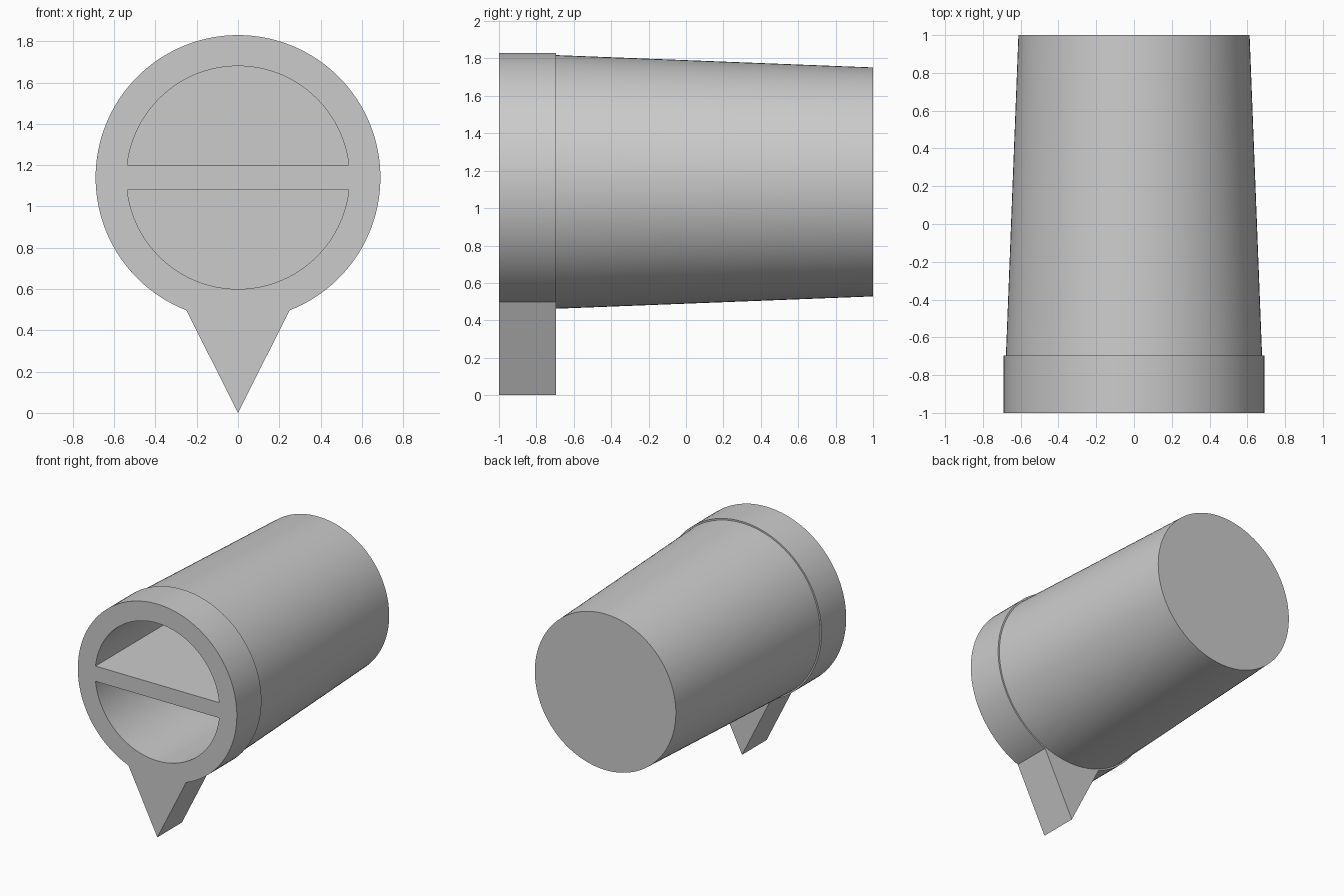
import bpy, bmesh, math

cube = bpy.data.objects.get("Cube")
if cube:
    bpy.data.objects.remove(cube, do_unlink=True)

AXIS_Z = 1.14
FRONT, COLLAR_BACK, BACK = -1.0, -0.695, 1.0
COLLAR_R, BODY_R, BACK_R, POCKET_R = 0.69, 0.678, 0.612, 0.54
HALF_BAR = 0.06
POCKET_END = 0.85

grey = bpy.data.materials.new("plain_grey")
grey.use_nodes = True
COLOUR = (0.6, 0.6, 0.6, 1)
grey.diffuse_color = COLOUR
grey.node_tree.nodes["Principled BSDF"].inputs["Base Color"].default_value = COLOUR


def arc(radius, start, end, steps):
    """Points (x, z) around the main axis."""
    angles = [start + (end - start) * i / steps for i in range(steps + 1)]
    return [(radius * math.cos(a), radius * math.sin(a)) for a in angles]


def prism(name, outline, y0, y1, scale=1.0):
    """Extrude an outline along y, scaling its far end."""
    bm = bmesh.new()
    near = [bm.verts.new((x, y0, AXIS_Z + z)) for x, z in outline]
    far = [bm.verts.new((x * scale, y1, AXIS_Z + z * scale)) for x, z in outline]
    bm.faces.new(near)
    bm.faces.new(far)
    for i in range(len(near)):
        j = (i + 1) % len(near)
        bm.faces.new((near[i], near[j], far[j], far[i]))
    bmesh.ops.recalc_face_normals(bm, faces=bm.faces)
    mesh = bpy.data.meshes.new(name)
    bm.to_mesh(mesh)
    bm.free()
    mesh.materials.append(grey)
    obj = bpy.data.objects.new(name, mesh)
    bpy.context.collection.objects.link(obj)
    return obj


# Collar with the pointer drawn into its outline
gap = math.asin(0.25 / COLLAR_R)
down = -math.pi / 2
outline = arc(COLLAR_R, down + gap, down + math.tau - gap, 112) + [(0, -AXIS_Z)]
collar = prism("collar_with_pointer", outline, FRONT, COLLAR_BACK)

# Tapered body with a closed back
circle = arc(BODY_R, 0, math.tau, 128)[:-1]
body = prism("tapered_body", circle, COLLAR_BACK, BACK, BACK_R / BODY_R)

# Two half-round pockets leave a bar across the middle
tilt = math.asin(HALF_BAR / POCKET_R)
cutters = []
for name, turn in (("upper_pocket_cutter", 0), ("lower_pocket_cutter", math.pi)):
    half = arc(POCKET_R, turn + tilt, turn + math.pi - tilt, 64)
    cutter = prism(name, half, FRONT - 0.1, POCKET_END)
    cutter.hide_render = True
    cutters.append(cutter)

for part in (collar, body):
    bpy.ops.object.select_all(action="DESELECT")
    part.select_set(True)
    bpy.context.view_layer.objects.active = part
    for cutter in cutters:
        cut = part.modifiers.new("pocket", "BOOLEAN")
        cut.operation = "DIFFERENCE"
        cut.solver = "EXACT"
        cut.object = cutter
        bpy.ops.object.modifier_apply(modifier=cut.name)
    bpy.ops.object.shade_smooth_by_angle(angle=math.radians(30))

for cutter in cutters:
    bpy.data.objects.remove(cutter, do_unlink=True)
